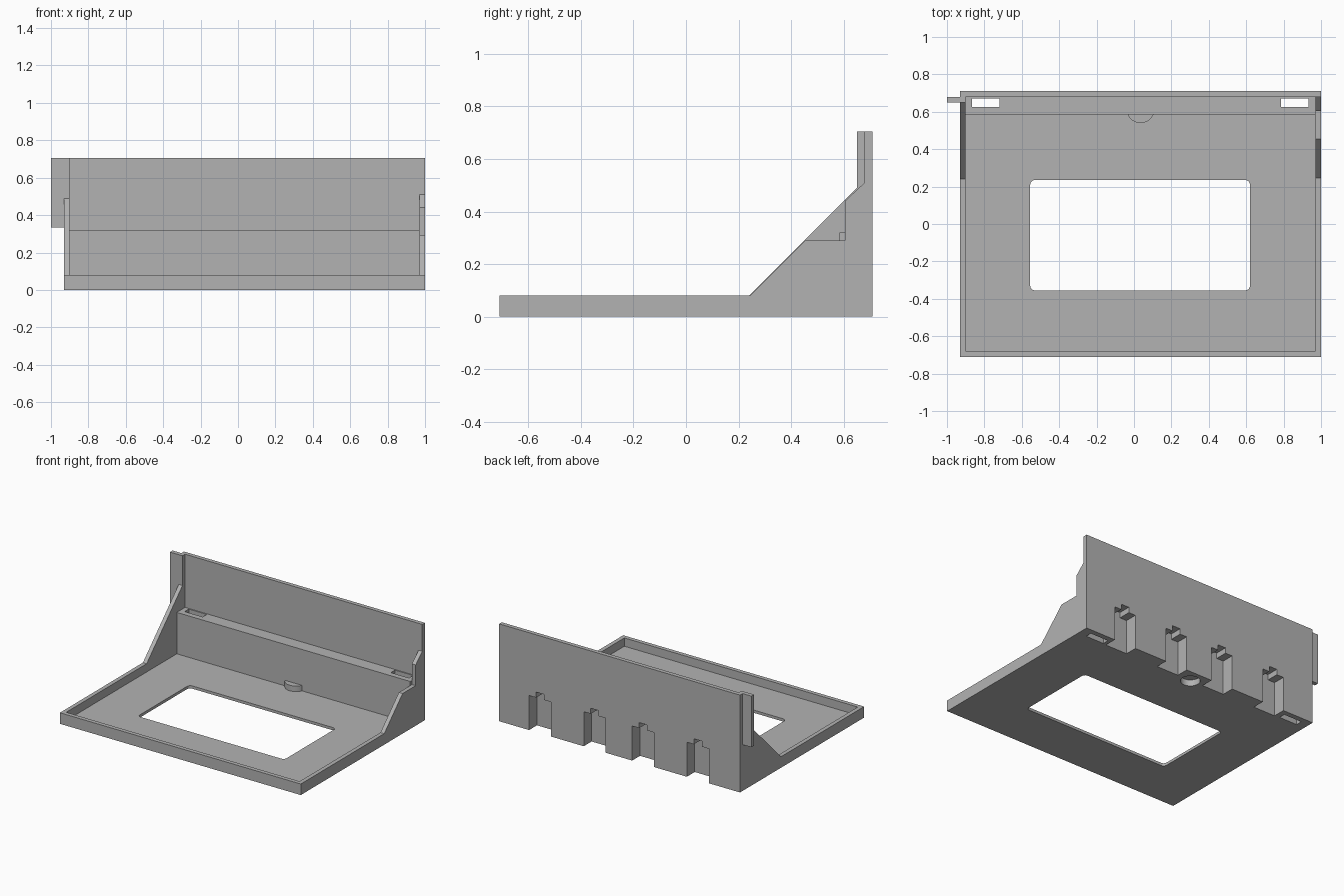
import bpy
import bmesh
from math import cos, sin, pi
from mathutils import Vector

cube = bpy.data.objects.get("Cube")
if cube:
    bpy.data.objects.remove(cube, do_unlink=True)

grey = bpy.data.materials.new("plain grey")
grey.use_nodes = True
color = (0.45, 0.45, 0.45, 1)
grey.diffuse_color = color
grey.node_tree.nodes["Principled BSDF"].inputs["Base Color"].default_value = color

PLACE = {
    "x": lambda u, v, w: (w, u, v),
    "y": lambda u, v, w: (u, w, v),
    "z": lambda u, v, w: (u, v, w),
}


def prism(name, profile, axis, start, end):
    """Extrude a flat profile along one axis."""
    place = PLACE[axis]
    bm = bmesh.new()
    face = bm.faces.new([bm.verts.new(place(u, v, start)) for u, v in profile])
    new = bmesh.ops.extrude_face_region(bm, geom=[face])["geom"]
    verts = [g for g in new if isinstance(g, bmesh.types.BMVert)]
    bmesh.ops.translate(bm, verts=verts, vec=Vector(place(0, 0, end - start)))
    bmesh.ops.recalc_face_normals(bm, faces=bm.faces)
    mesh = bpy.data.meshes.new(name)
    bm.to_mesh(mesh)
    bm.free()
    mesh.materials.append(grey)
    obj = bpy.data.objects.new(name, mesh)
    bpy.context.collection.objects.link(obj)
    return obj


def rect(u0, u1, v0, v1):
    return [(u0, v0), (u1, v0), (u1, v1), (u0, v1)]


def box(name, x0, x1, y0, y1, z0, z1):
    return prism(name, rect(x0, x1, y0, y1), "z", z0, z1)


def circle(x, y, r, n=40):
    return [(x + r * cos(2 * pi * i / n), y + r * sin(2 * pi * i / n)) for i in range(n)]


def rounded(x0, x1, y0, y1, r, n=5):
    corners = [(x1 - r, y1 - r), (x0 + r, y1 - r), (x0 + r, y0 + r), (x1 - r, y0 + r)]
    return [(cx + r * cos((k + i / n) * pi / 2), cy + r * sin((k + i / n) * pi / 2))
            for k, (cx, cy) in enumerate(corners) for i in range(n + 1)]


def cut(obj, cutters):
    bpy.context.view_layer.objects.active = obj
    for cutter in cutters:
        mod = obj.modifiers.new("cut", "BOOLEAN")
        mod.operation = "DIFFERENCE"
        mod.solver = "EXACT"
        mod.object = cutter
        bpy.ops.object.modifier_apply(modifier=mod.name)


LEFT, RIGHT, FRONT, BACK = -0.93, 1.0, -0.71, 0.71
T = 0.03            # wall thickness
MID = 0.04          # centre of the body
LEDGE_Y, WALL_Y = 0.585, 0.68

# Tray floor, front rim, rear ledge and back wall
floor = box("tray_floor", LEFT + T, RIGHT - T, FRONT + T, LEDGE_Y, 0, 0.02)
box("front_rim", LEFT, RIGHT, FRONT, FRONT + T, 0, 0.08)
ledge = box("rear_ledge", LEFT + T, RIGHT - T, LEDGE_Y, WALL_Y, 0, 0.32)
wall = box("back_wall", LEFT, RIGHT, WALL_Y, BACK, 0, 0.705)

# Side walls: a plain slope on one side, a stepped one on the other
prism("sloped_side_wall",
      [(FRONT + T, 0), (FRONT + T, 0.08), (0.24, 0.08), (0.65, 0.49), (WALL_Y, 0.49), (WALL_Y, 0)],
      "x", LEFT, LEFT + T)
prism("stepped_side_wall",
      [(FRONT + T, 0), (FRONT + T, 0.08), (0.245, 0.08), (0.455, 0.29), (0.605, 0.29),
       (0.605, 0.44), (WALL_Y, 0.51), (WALL_Y, 0)],
      "x", RIGHT - T, RIGHT)

# Side tab in front of the back wall
box("side_tab", -1.0, LEFT + T, 0.65, WALL_Y, 0.335, 0.705)

# Round boss at the foot of the ledge
boss = prism("round_boss", circle(0.035, 0.615, 0.075), "z", 0.005, 0.06)

# Cutters: window, boss recess, ledge slots, mounting notches
window = prism("window_cutter", rounded(-0.555, 0.62, -0.355, 0.235, 0.025), "z", -0.1, 0.1)
recess = prism("recess_cutter", circle(0.035, 0.615, 0.065), "z", -0.1, 0.045)
slots = [box("slot_cutter", x, x + 0.145, 0.625, 0.672, -0.1, 0.5) for x in (-0.865, 0.787)]
notches = []
for offset in (-0.632, -0.194, 0.194, 0.632):
    x = MID + offset
    outline = [(x - 0.088, -0.1), (x + 0.088, -0.1), (x + 0.088, 0.25), (x + 0.032, 0.25),
               (x + 0.032, 0.29), (x - 0.032, 0.29), (x - 0.032, 0.25), (x - 0.088, 0.25)]
    notches.append(prism("notch_cutter", outline, "y", 0.62, 0.8))

cut(floor, [window, recess])
cut(boss, [recess])
cut(ledge, [recess] + slots + notches)
cut(wall, notches)

for cutter in [window, recess] + slots + notches:
    bpy.data.objects.remove(cutter, do_unlink=True)

# Smooth the curved boss and window corners, keep edges sharp
for obj in (floor, boss):
    bpy.ops.object.select_all(action="DESELECT")
    obj.select_set(True)
    bpy.context.view_layer.objects.active = obj
    bpy.ops.object.shade_smooth_by_angle()
